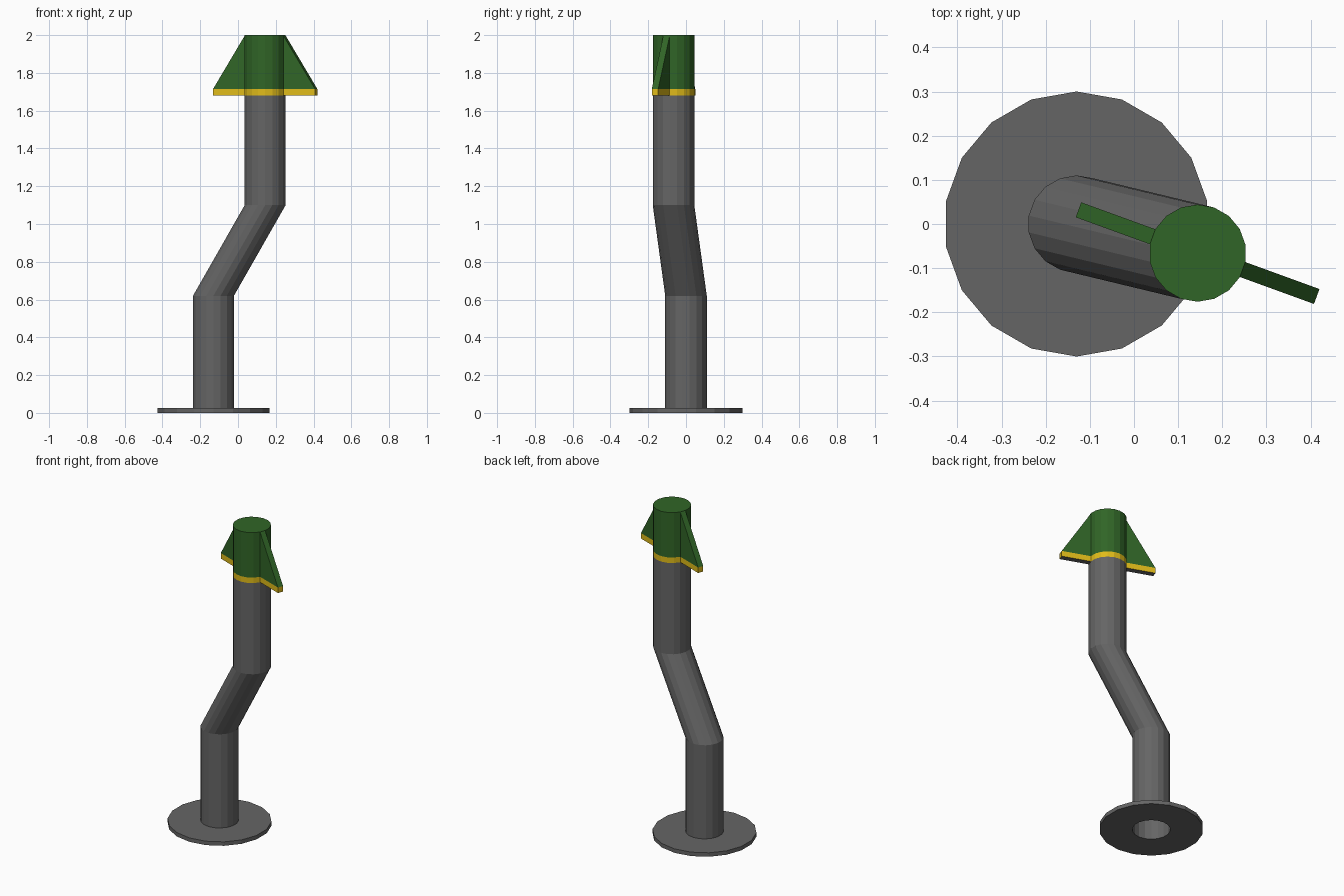
import bpy, bmesh
from math import radians, cos, sin

if "Cube" in bpy.data.objects:
    bpy.data.objects.remove(bpy.data.objects["Cube"])

SIDES = 18
LOW = (-0.13, 0.0)        # axis of the lower pipe
HIGH = (0.144, -0.066)    # axis of the upper pipe
R = 0.11


def material(name, rgb):
    m = bpy.data.materials.new(name)
    m.diffuse_color = (*rgb, 1)
    m.use_nodes = True
    m.node_tree.nodes["Principled BSDF"].inputs["Base Color"].default_value = m.diffuse_color
    return m


def finish(bm, name, *mats):
    me = bpy.data.meshes.new(name)
    bm.to_mesh(me)
    bm.free()
    for m in mats:
        me.materials.append(m)
    ob = bpy.data.objects.new(name, me)
    bpy.context.collection.objects.link(ob)
    return ob


def loft(name, rings, mats=(), cap_top=False):
    """Skin a stack of rings given as (centre, radius, z)."""
    bm = bmesh.new()
    loops = []
    for (cx, cy), r, z in rings:
        angles = [radians(10 + 360 / SIDES * i) for i in range(SIDES)]
        loops.append([bm.verts.new((cx + r * cos(a), cy + r * sin(a), z)) for a in angles])
    for a, b in zip(loops, loops[1:]):
        for i in range(SIDES):
            j = (i + 1) % SIDES
            bm.faces.new((a[i], a[j], b[j], b[i]))
    if cap_top:
        bm.faces.new(loops[-1])
    return finish(bm, name, *mats)


def slab(name, profile, thickness, mats):
    """Extrude an (x, z) outline and place it across the upper pipe."""
    bm = bmesh.new()
    face = bm.faces.new([bm.verts.new((x, -thickness / 2, z)) for x, z in profile])
    ext = bmesh.ops.extrude_face_region(bm, geom=[face])
    moved = [v for v in ext["geom"] if isinstance(v, bmesh.types.BMVert)]
    bmesh.ops.translate(bm, vec=(0, thickness, 0), verts=moved)
    bmesh.ops.recalc_face_normals(bm, faces=bm.faces)
    for f in bm.faces:
        if len(mats) > 1 and f.normal.z < -0.9:
            f.material_index = 1
    ob = finish(bm, name, *mats)
    ob.location = (*HIGH, 0)
    ob.rotation_euler.z = radians(-20)
    return ob


green = material("green", (0.03, 0.13, 0.02))
yellow = material("yellow", (0.75, 0.5, 0.01))
grey = material("dark_grey", (0.13, 0.13, 0.13))

# Base flange with a hole under the pipe
loft("base_flange", [(LOW, R, 0), (LOW, 0.3, 0), (LOW, 0.3, 0.025), (LOW, R, 0.025)], [grey])

# Bent pipe
loft("pipe", [(LOW, R, 0), (LOW, R, 0.62), (HIGH, R, 1.1), (HIGH, R, 1.68)], [grey])

# Painted head of the pipe
loft("pipe_band", [(HIGH, R, 1.68), (HIGH, R, 1.715)], [yellow])
loft("pipe_head", [(HIGH, R, 1.715), (HIGH, R, 2.0)], [green], cap_top=True)

# Fin through the head, with its yellow lower edge
slab("fin", [(-0.287, 1.715), (0.287, 1.715), (0.107, 2.0), (-0.107, 2.0)], 0.036, [green])
slab("fin_band", [(-0.287, 1.68), (0.287, 1.68), (0.287, 1.715), (-0.287, 1.715)], 0.036, [yellow, grey])
